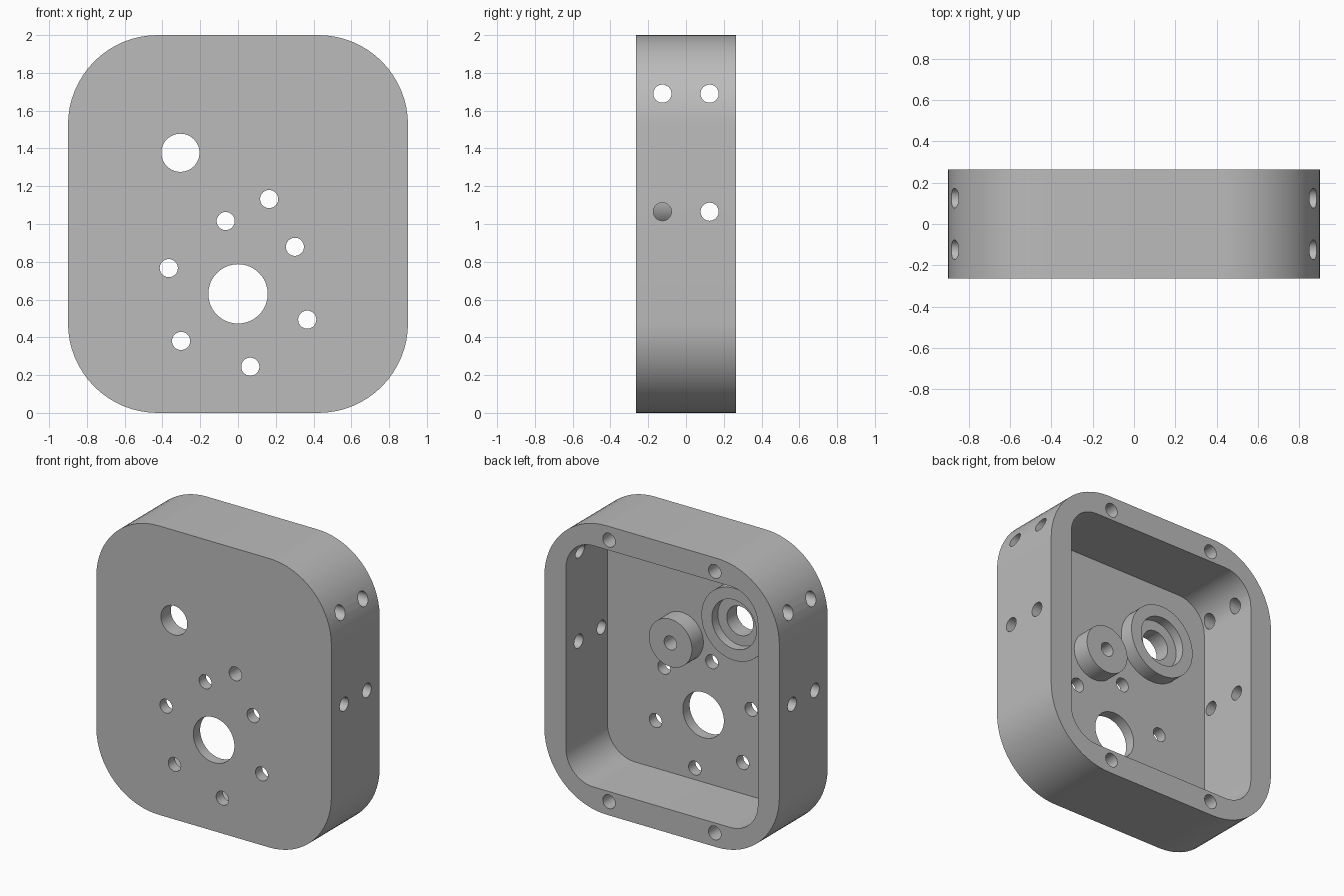
import bpy, bmesh, math
from mathutils import Matrix, Vector

if "Cube" in bpy.data.objects:
    bpy.data.objects.remove(bpy.data.objects["Cube"], do_unlink=True)

grey = bpy.data.materials.new("machined_grey")
grey.use_nodes = True
colour = (0.5, 0.5, 0.5, 1)
grey.diffuse_color = colour
grey.node_tree.nodes["Principled BSDF"].inputs["Base Color"].default_value = colour

BACK, FRONT, FLOOR = 0.264, -0.264, -0.19
SCREW = 0.048


def make_object(name, bm):
    bmesh.ops.recalc_face_normals(bm, faces=bm.faces)
    mesh = bpy.data.meshes.new(name)
    bm.to_mesh(mesh)
    bm.free()
    mesh.materials.append(grey)
    obj = bpy.data.objects.new(name, mesh)
    bpy.context.collection.objects.link(obj)
    return obj


def rounded_block(name, half_x, half_z, radius, y0, y1, steps=16):
    """Rounded rectangle in the xz plane, extruded along y."""
    bm = bmesh.new()
    verts = []
    for corner, (sx, sz) in enumerate([(1, 1), (-1, 1), (-1, -1), (1, -1)]):
        for i in range(steps + 1):
            a = math.pi / 2 * (corner + i / steps)
            verts.append(bm.verts.new((sx * (half_x - radius) + radius * math.cos(a), y0,
                                       1 + sz * (half_z - radius) + radius * math.sin(a))))
    face = bm.faces.new(verts)
    ext = bmesh.ops.extrude_face_region(bm, geom=[face])
    top = [g for g in ext["geom"] if isinstance(g, bmesh.types.BMVert)]
    bmesh.ops.translate(bm, verts=top, vec=(0, y1 - y0, 0))
    return make_object(name, bm)


def cylinder(name, radius, start, end, sides=32):
    """Cylinder between two points."""
    start, end = Vector(start), Vector(end)
    turn = (end - start).to_track_quat('Z', 'Y').to_matrix().to_4x4()
    bm = bmesh.new()
    bmesh.ops.create_cone(bm, cap_ends=True, segments=sides, radius1=radius, radius2=radius,
                          depth=(end - start).length,
                          matrix=Matrix.Translation((start + end) / 2) @ turn)
    return make_object(name, bm)


def cut(obj, cutter):
    """Subtract the cutter, bake the result and discard the cutter."""
    mod = obj.modifiers.new("cut", 'BOOLEAN')
    mod.operation, mod.solver, mod.object = 'DIFFERENCE', 'EXACT', cutter
    cutter.hide_render = True
    graph = bpy.context.evaluated_depsgraph_get()
    baked = bpy.data.meshes.new_from_object(obj.evaluated_get(graph))
    obj.modifiers.clear()
    obj.data = baked
    bpy.data.objects.remove(cutter, do_unlink=True)


def drill(obj, x, z, radius, y0=-0.4, y1=0.4, sides=32):
    cut(obj, cylinder("cutter", radius, (x, y0, z), (x, y1, z), sides))


# Housing shell, open at the back
housing = rounded_block("housing", 0.9, 1.0, 0.475, FRONT, BACK)
cut(housing, rounded_block("cutter", 0.735, 0.835, 0.21, FLOOR, 0.4))

# Shaft hole with its ring of six mounting holes
SHAFT_Z = 0.63
drill(housing, 0, SHAFT_Z, 0.157, sides=64)
for i in range(6):
    a = math.radians(-80.4 + 60 * i)
    drill(housing, 0.391 * math.cos(a), SHAFT_Z + 0.391 * math.sin(a), SCREW)

# Blind screw holes in the back rim
for x in (-0.405, 0.405):
    for z in (0.095, 1.905):
        drill(housing, x, z, SCREW, y0=-0.05)

# Cross holes through both side walls
for y in (-0.125, 0.125):
    for z in (1.065, 1.69):
        cut(housing, cylinder("cutter", SCREW, (-1.1, y, z), (1.1, y, z)))

# Bearing seat: stepped ring around the upper hole
bx, bz = -0.305, 1.377
drill(housing, bx, bz, 0.101, sides=48)
bearing_seat = cylinder("bearing_seat", 0.25, (bx, FLOOR, bz), (bx, -0.09, bz), 64)
drill(bearing_seat, bx, bz, 0.17, y0=-0.155, sides=64)
drill(bearing_seat, bx, bz, 0.101, sides=48)

# Drilled round post
px, pz = 0.165, 1.132
drill(housing, px, pz, SCREW)
post = cylinder("drilled_post", 0.165, (px, FLOOR, pz), (px, -0.065, pz), 64)
drill(post, px, pz, SCREW)

# Shared material and smooth shading with sharp edges kept
bpy.ops.object.select_all(action='DESELECT')
for obj in (housing, bearing_seat, post):
    obj.data.materials.clear()
    obj.data.materials.append(grey)
    for poly in obj.data.polygons:
        poly.material_index = 0
    obj.select_set(True)
bpy.context.view_layer.objects.active = housing
bpy.ops.object.shade_smooth_by_angle(angle=math.radians(30))
